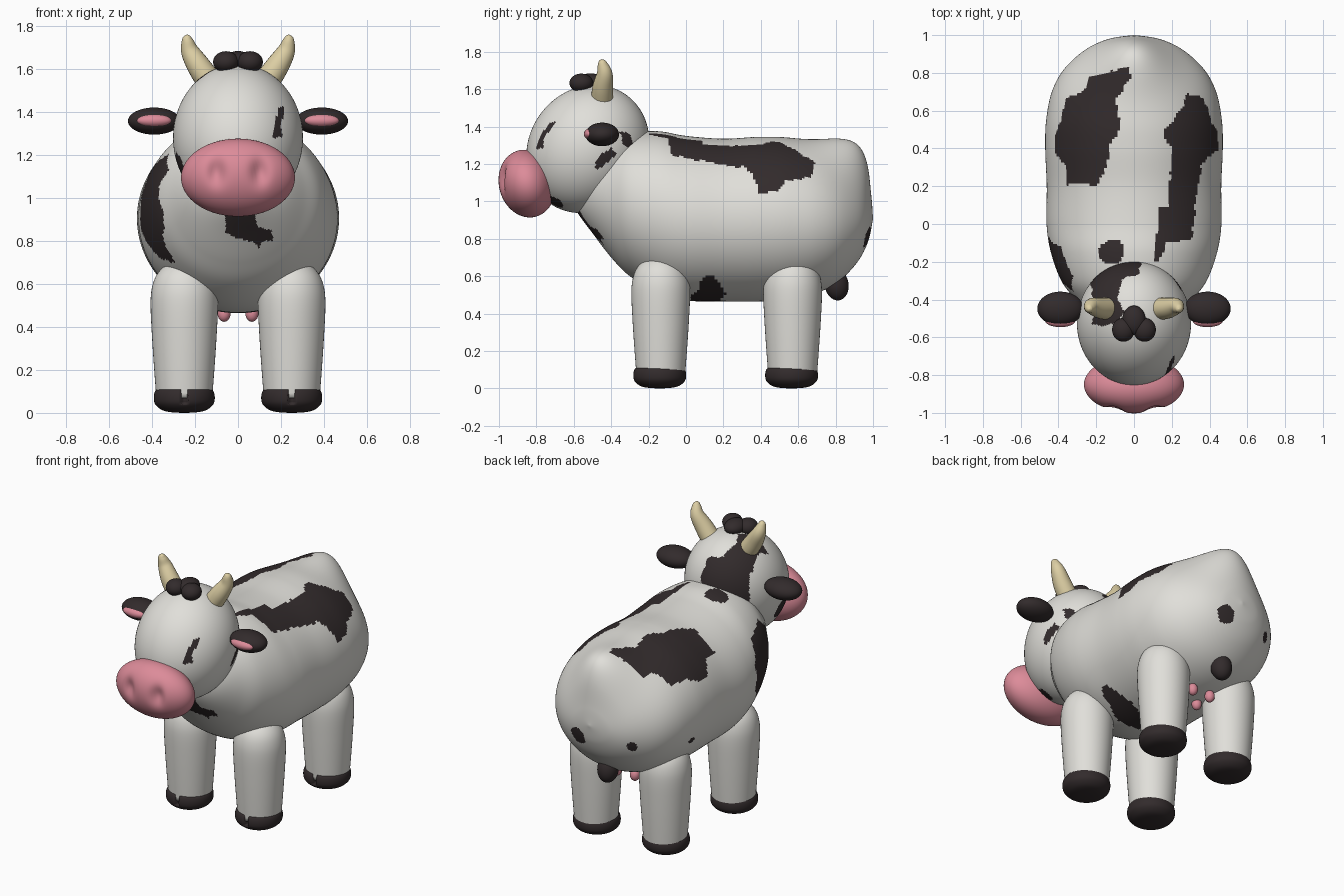
import bpy, bmesh, math
from mathutils import Vector, Matrix, noise

if "Cube" in bpy.data.objects:
    bpy.data.objects.remove(bpy.data.objects["Cube"])


def material(name, rgb):
    m = bpy.data.materials.new(name)
    m.diffuse_color = (*rgb, 1)
    m.use_nodes = True
    m.node_tree.nodes["Principled BSDF"].inputs["Base Color"].default_value = m.diffuse_color
    return m


WHITE = material("warm white", (0.75, 0.74, 0.70))
BLACK = material("dark brown black", (0.032, 0.024, 0.025))
PINK = material("pink", (0.72, 0.26, 0.32))
HORN = material("horn cream", (0.72, 0.62, 0.37))


def finish(bm, name, mats):
    bmesh.ops.recalc_face_normals(bm, faces=bm.faces[:])
    me = bpy.data.meshes.new(name)
    bm.to_mesh(me)
    bm.free()
    for m in mats:
        me.materials.append(m)
    for p in me.polygons:
        p.use_smooth = True
    ob = bpy.data.objects.new(name, me)
    bpy.context.collection.objects.link(ob)
    return ob


def add_ellipsoid(bm, loc, radii, tilt=0.0, u=40, v=24):
    mat = (Matrix.Translation(loc) @ Matrix.Rotation(math.radians(tilt), 4, 'X')
           @ Matrix.Diagonal((*radii, 1)))
    bmesh.ops.create_uvsphere(bm, u_segments=u, v_segments=v, radius=1, matrix=mat)


def ellipsoid(name, loc, radii, mat, tilt=0.0):
    bm = bmesh.new()
    add_ellipsoid(bm, loc, radii, tilt)
    return finish(bm, name, [mat])


def skin(rings):
    """Bridge closed rings of points and cap both ends."""
    bm = bmesh.new()
    loops = [[bm.verts.new(p) for p in r] for r in rings]
    n = len(loops[0])
    for a, b in zip(loops, loops[1:]):
        for i in range(n):
            j = (i + 1) % n
            bm.faces.new((a[i], a[j], b[j], b[i]))
    bm.faces.new(loops[0])
    bm.faces.new(loops[-1])
    return bm


def spline(pts, steps):
    """Smooth curve through control points of any dimension."""
    out = []
    for i in range(len(pts) - 1):
        p0, p1, p2 = pts[max(i - 1, 0)], pts[i], pts[i + 1]
        p3 = pts[min(i + 2, len(pts) - 1)]
        for k in range(steps):
            t = k / steps
            out.append([0.5 * (2 * b + (c - a) * t + (2 * a - 5 * b + 4 * c - d) * t * t
                               + (3 * b - a - 3 * c + d) * t ** 3)
                        for a, b, c, d in zip(p0, p1, p2, p3)])
    return out + [list(pts[-1])]


def lathe(profile, loc, n=96):
    return skin([[(loc[0] + r * math.cos(2 * math.pi * i / n),
                   loc[1] + r * math.sin(2 * math.pi * i / n), loc[2] + z)
                  for i in range(n)] for r, z in profile])


def inside(u, v, poly):
    hit = False
    for (x1, y1), (x2, y2) in zip(poly, poly[1:] + poly[:1]):
        if (y1 > v) != (y2 > v) and u < x1 + (v - y1) * (x2 - x1) / (y2 - y1):
            hit = not hit
    return hit


def paint(bm, outlines, spots):
    """Faces inside a projected outline or a round spot become dark."""
    for f in bm.faces:
        c = f.calc_center_median()
        w = c + 0.012 * noise.noise_vector(c * 22)
        dark = any((c[ax] - lim) * sign > 0 and inside(w[i], w[j], poly)
                   for i, j, ax, lim, sign, poly in outlines)
        dark = dark or any((w - Vector(s[:3])).length < s[3] for s in spots)
        f.material_index = int(dark)


X, Y, Z = 0, 1, 2

# Body: rings along y given as (y, top, bottom, half width)
sections = [(-.62, 1.05, 1.03, .01), (-.58, 1.13, .94, .10), (-.5, 1.24, .83, .22),
            (-.4, 1.32, .70, .31), (-.3, 1.365, .60, .385), (-.15, 1.375, .51, .44),
            (0, 1.35, .47, .463), (.2, 1.335, .465, .462), (.4, 1.345, .465, .47),
            (.55, 1.335, .475, .465), (.7, 1.285, .51, .435), (.82, 1.205, .575, .37),
            (.92, 1.10, .68, .26), (.975, .99, .79, .14), (.995, .905, .895, .006)]
N = 200
rings = []
for y, top, bot, w in spline(sections, 13):
    rings.append([(w * math.cos(2 * math.pi * i / N), y,
                   (top + bot) / 2 + (top - bot) / 2 * math.sin(2 * math.pi * i / N))
                  for i in range(N)])
bm = skin(rings)
# rump bump
for v in bm.verts:
    d = (v.co - Vector((0, .85, 1.18))).length
    v.co += Vector((0, .5, .87)) * .14 * math.exp(-d * d / (2 * .135 ** 2))
right_back = [(.1, -.2), (.14, .08), (.18, .1), (.19, .24), (.2, .4), (.15, .48), (.24, .6),
              (.28, .69), (.37, .67), (.43, .5), (.45, .4), (.36, .32), (.32, .08),
              (.3, -.08), (.17, -.1), (.13, -.2)]
left_back = [(-.25, .77), (-.13, .81), (-.03, .83), (-.02, .76), (-.1, .66), (-.07, .5),
             (-.13, .41), (-.15, .29), (-.2, .21), (-.35, .21), (-.36, .31), (-.42, .37),
             (-.42, .45), (-.375, .58), (-.365, .67), (-.26, .7)]
shoulder = [(-.28, 1.2), (-.12, 1.15), (-.08, 1.0), (-.07, .85), (-.18, .72), (-.27, .7),
            (-.29, .8), (-.35, .92), (-.32, 1.05), (-.35, 1.13)]
chest = [(-.06, .95), (.08, .95), (.09, .87), (.16, .85), (.16, .8), (.12, .8), (.1, .76),
         (.07, .8), (0, .81), (-.06, .83)]
belly = [(.34, .1), (.33, .15), (.22, .21), (.05, .18), (0, .05), (.15, .02), (.26, .07)]
paint(bm, [(X, Y, Z, .9, 1, right_back), (X, Y, Z, .9, 1, left_back),
           (Y, Z, X, 0, -1, shoulder), (X, Z, Y, -.2, -1, chest), (X, Y, Z, .7, -1, belly)],
      [(-.12, -.15, 1.36, .07), (.1, .97, .81, .06), (-.26, .92, .8, .035),
       (-.45, .57, .76, .03)])
finish(bm, "body", [WHITE, BLACK])

# Head
bm = bmesh.new()
add_ellipsoid(bm, (0, -.525, 1.28), (.302, .315, .355), -35, 160, 110)
crown = [(-.18, -.15), (.04, -.15), (.03, -.26), (-.07, -.29), (-.09, -.4), (-.05, -.46),
         (-.1, -.53), (-.23, -.54), (-.2, -.45), (-.23, -.32)]
brow = [(.16, 1.28), (.2, 1.28), (.19, 1.34), (.215, 1.38), (.21, 1.43), (.19, 1.42),
        (.175, 1.36)]
cheek = [(-.49, 1.18), (-.44, 1.19), (-.37, 1.25), (-.4, 1.28), (-.46, 1.25)]
temple = [(-.36, 1.37), (-.3, 1.36), (-.27, 1.3), (-.3, 1.28), (-.33, 1.31)]
paint(bm, [(X, Y, Z, 1.28, 1, crown), (X, Z, Y, -.5, -1, brow),
           (Y, Z, X, 0, 1, cheek), (Y, Z, X, 0, 1, temple)],
      [(-.26, -.6, 1.15, .07), (.1, -.7, 1.0, .05)])
finish(bm, "head", [WHITE, BLACK])

# Muzzle with two nostril dents
bm = bmesh.new()
add_ellipsoid(bm, (0, -.85, 1.095), (.265, .15, .183), 15, 96, 64)
for v in bm.verts:
    if v.co.y < -.85:
        a, b = (abs(v.co.x) - .1) / .032, (v.co.z - 1.12) / .05
        v.co.y += .035 * math.exp(-(a * a + b * b) / 1.4)
finish(bm, "muzzle", [PINK])

# Hair tuft of three lobes
bm = bmesh.new()
add_ellipsoid(bm, (0, -.51, 1.638), (.062, .078, .046))
for s in (-1, 1):
    add_ellipsoid(bm, (s * .056, -.56, 1.633), (.06, .063, .05))
finish(bm, "hair_tuft", [BLACK])

for s, side in ((-1, "left"), (1, "right")):
    # Ears
    ellipsoid(side + "_ear", (s * .39, -.448, 1.358), (.122, .09, .063), BLACK)
    ellipsoid(side + "_inner_ear", (s * .39, -.512, 1.36), (.08, .034, .03), PINK)

    # Horns: (x, y, z, radius)
    path = spline([(.125, -.45, 1.53, .06), (.18, -.445, 1.61, .055), (.222, -.435, 1.68, .043),
                   (.235, -.445, 1.73, .028), (.236, -.45, 1.752, .016),
                   (.236, -.451, 1.76, .002)], 5)
    rings = []
    for i, (x, y, z, r) in enumerate(path):
        a, b = Vector(path[max(i - 1, 0)][:3]), Vector(path[min(i + 1, len(path) - 1)][:3])
        t = (b - a).normalized()
        e = Vector((0, 1, 0)).cross(t).normalized()
        f = t.cross(e)
        rings.append([Vector((s * (p := Vector((x, y, z)) + r * (
            e * math.cos(k * math.pi / 12) + f * math.sin(k * math.pi / 12))).x, p.y, p.z))
            for k in range(24)])
    finish(skin(rings), side + "_horn", [HORN])

    # Legs and hooves with a front cleft
    for y, end in ((-.135, "front"), (.57, "back")):
        leg = spline([(.13, .07), (.14, .2), (.15, .35), (.157, .5), (.151, .58), (.13, .64),
                      (.09, .685), (.04, .705), (.003, .71)], 4)
        finish(lathe(leg, (s * .25, y, 0), 48), f"{end}_{side}_leg", [WHITE])
        hoof = spline([(.003, 0), (.06, .003), (.105, .014), (.135, .04), (.142, .07),
                       (.136, .1), (.12, .112), (.08, .113)], 5)
        bm = lathe(hoof, (s * .25, y - .006, 0))
        for v in bm.verts:
            if abs(v.co.x - s * .25) < .011 and v.co.y < y - .08 and v.co.z > .045:
                v.co.y += .03
        finish(bm, f"{end}_{side}_hoof", [BLACK])

    # Udder teats
    for k, y in enumerate((.5, .62)):
        ellipsoid(f"{side}_teat_{k + 1}", (s * .065, y, .462), (.03, .03, .038), PINK)

# Tail tuft
ellipsoid("tail_tuft", (0, .805, .555), (.064, .064, .085), BLACK, 10)
